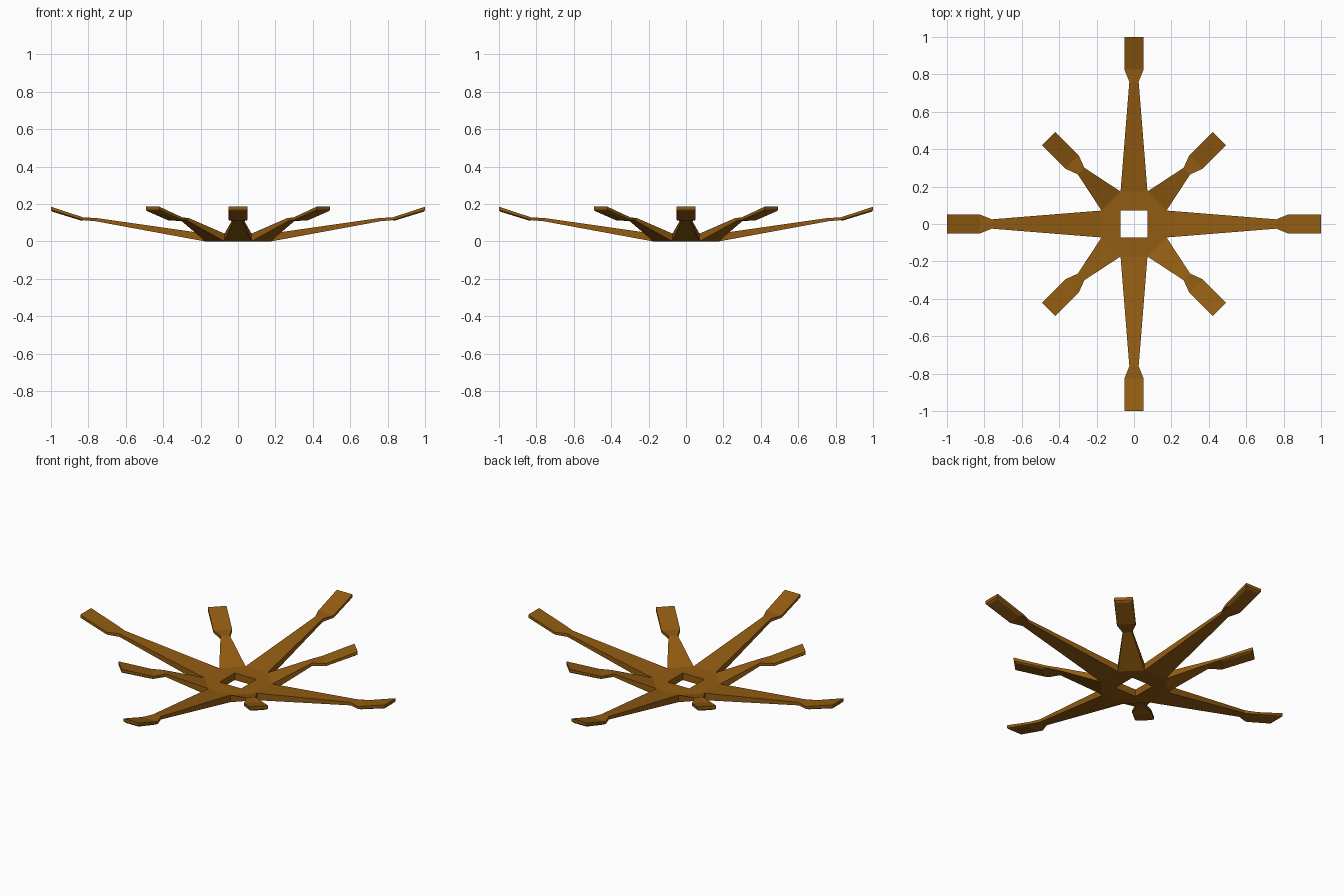
import bpy, bmesh
from math import sin, cos, pi

if "Cube" in bpy.data.objects:
    bpy.data.objects.remove(bpy.data.objects["Cube"])

mat = bpy.data.materials.new("brown")
mat.diffuse_color = (0.29, 0.107, 0.006, 1)
mat.use_nodes = True
mat.node_tree.nodes["Principled BSDF"].inputs["Base Color"].default_value = mat.diffuse_color

HUB_TOP = 0.042
ROOT_R, ROOT_W = 0.1735, 0.072   # regular octagon side = arm root
HOLE = 0.071


def finish(bm, name):
    bmesh.ops.remove_doubles(bm, verts=bm.verts, dist=1e-5)
    bmesh.ops.recalc_face_normals(bm, faces=bm.faces)
    me = bpy.data.meshes.new(name)
    bm.to_mesh(me)
    bm.free()
    me.materials.append(mat)
    ob = bpy.data.objects.new(name, me)
    bpy.context.collection.objects.link(ob)


def polar(r, w, a):
    return (r * cos(a) - w * sin(a), r * sin(a) + w * cos(a))


# Octagonal hub with a square hole
def make_hub():
    bm = bmesh.new()

    def face(pts):
        bm.faces.new([bm.verts.new(p) for p in pts])

    for k in range(8):
        a = k * pi / 4
        p, q = polar(ROOT_R, -ROOT_W, a), polar(ROOT_R, ROOT_W, a)
        if k % 2:
            inner = [polar(HOLE * 2 ** 0.5, 0, a)]
        else:
            inner = [polar(HOLE, HOLE, a), polar(HOLE, -HOLE, a)]
            face([(*inner[0], 0), (*inner[1], 0), (*inner[1], HUB_TOP), (*inner[0], HUB_TOP)])
        for z in (0, HUB_TOP):
            face([(*c, z) for c in [p, q] + inner])
    finish(bm, "hub")


# Tapering arm that ends in a tilted pad with a raised underside
def make_arm(name, angle, neck, flare, tip):
    bm = bmesh.new()
    sections = [  # distance, half width, bottom z, top z
        (ROOT_R, ROOT_W, 0, HUB_TOP),
        (neck, 0.025, 0.108, 0.126),
        (flare, 0.051, 0.114, 0.128),
        (tip, 0.051, 0.168, 0.186),
    ]
    rings = []
    for r, w, b, t in sections:
        l, h = polar(r, w, angle), polar(r, -w, angle)
        rings.append([bm.verts.new(p) for p in ((*l, b), (*h, b), (*h, t), (*l, t))])
    for s, (r0, r1) in enumerate(zip(rings, rings[1:])):
        for i in range(4):
            j = (i + 1) % 4
            f = bm.faces.new((r0[i], r0[j], r1[j], r1[i]))
            if s == 2 and i == 0:
                pad = f
    bm.faces.new(rings[-1])
    bmesh.ops.recalc_face_normals(bm, faces=bm.faces)
    if pad.normal.z > 0:
        bmesh.ops.reverse_faces(bm, faces=bm.faces)
    bm.normal_update()
    bmesh.ops.inset_individual(bm, faces=[pad], thickness=0.015, depth=0.006)
    finish(bm, name)


make_hub()
for k in range(8):
    if k % 2:
        make_arm(f"short_arm_{k}", k * pi / 4, 0.40, 0.47, 0.645)
    else:
        make_arm(f"long_arm_{k}", k * pi / 4, 0.76, 0.825, 1.0)
